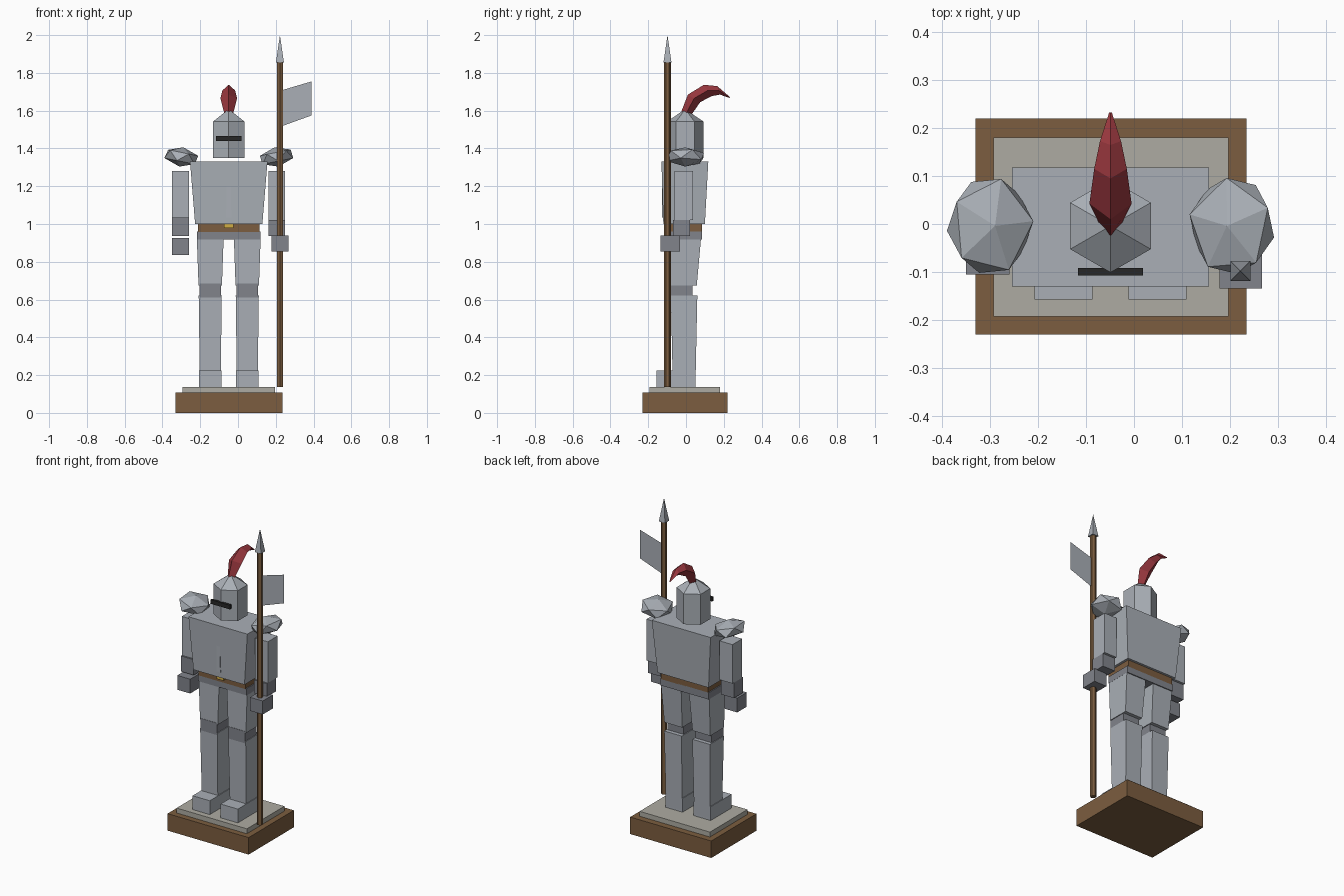
import bpy, math
from mathutils import Matrix

if "Cube" in bpy.data.objects:
    bpy.data.objects.remove(bpy.data.objects["Cube"])

def material(name, r, g, b):
    m = bpy.data.materials.new(name)
    m.diffuse_color = (r, g, b, 1)
    m.use_nodes = True
    m.node_tree.nodes["Principled BSDF"].inputs["Base Color"].default_value = m.diffuse_color
    return m

STEEL = material("steel", 0.40, 0.43, 0.47)
DARK = material("dark_steel", 0.22, 0.23, 0.26)
WOOD = material("wood", 0.20, 0.11, 0.05)
STONE = material("stone", 0.42, 0.41, 0.36)
BLACK = material("black", 0.02, 0.02, 0.02)
RED = material("red", 0.33, 0.04, 0.05)
BRASS = material("brass", 0.65, 0.42, 0.06)
CX = -0.049  # centre line of the figure

def mesh(name, verts, faces, mat):
    me = bpy.data.meshes.new(name)
    me.from_pydata(verts, [], faces)
    me.update()
    ob = bpy.data.objects.new(name, me)
    bpy.context.collection.objects.link(ob)
    me.materials.append(mat)
    return ob

def loft(name, rings, mat):
    """Skin equal-sized counter-clockwise rings, listed bottom to top."""
    n = len(rings[0])
    verts = [v for r in rings for v in r]
    faces = [tuple(reversed(range(n)))]
    for k in range(len(rings) - 1):
        a, b = k * n, (k + 1) * n
        faces += [(a + i, a + (i + 1) % n, b + (i + 1) % n, b + i) for i in range(n)]
    faces.append(tuple(range(len(verts) - n, len(verts))))
    return mesh(name, verts, faces, mat)

def box(name, x, y, z, mat, top_x=None, top_y=None):
    """Box from x, y, z ranges; the top can have its own x, y ranges."""
    tx, ty = top_x or x, top_y or y
    ring = lambda a, b, h: [(a[0], b[0], h), (a[1], b[0], h), (a[1], b[1], h), (a[0], b[1], h)]
    return loft(name, [ring(x, y, z[0]), ring(tx, ty, z[1])], mat)

def cone(name, sides, r1, r2, z, centre, mat, turn=0):
    bpy.ops.mesh.primitive_cone_add(vertices=sides, radius1=r1, radius2=r2, depth=z[1] - z[0],
                                    location=(centre[0], centre[1], (z[0] + z[1]) / 2),
                                    rotation=(0, 0, turn))
    ob = bpy.context.object
    ob.name = name
    ob.data.materials.append(mat)
    return ob

# Plinth
box("plinth", (-0.33, 0.235), (-0.23, 0.22), (0, 0.107), WOOD)
box("plinth_slab", (-0.293, 0.197), (-0.193, 0.18), (0.107, 0.138), STONE)

# Legs
for side, c in (("left", -0.147), ("right", 0.049)):
    span = lambda h: (c - h, c + h)
    box(side + "_boot", span(0.06), (-0.157, 0.05), (0.138, 0.225), STEEL)
    box(side + "_shin", span(0.055), (-0.07, 0.05), (0.15, 0.622), STEEL, span(0.061), (-0.08, 0.06))
    box(side + "_knee", span(0.057), (-0.082, 0.035), (0.61, 0.685), DARK)
    box(side + "_thigh", span(0.062), (-0.08, 0.057), (0.675, 0.93), STEEL, span(0.071), (-0.08, 0.08))

# Hips, belt and torso
box("hips", (CX - 0.169, CX + 0.169), (-0.085, 0.085), (0.917, 0.96), DARK)
box("belt", (CX - 0.163, CX + 0.163), (-0.09, 0.085), (0.957, 1.002), WOOD)
box("buckle", (CX - 0.024, CX + 0.024), (-0.11, -0.08), (0.98, 1.01), BRASS)
box("torso", (CX - 0.178, CX + 0.178), (-0.12, 0.10), (1.0, 1.33), STEEL,
    (CX - 0.205, CX + 0.205), (-0.13, 0.118))
box("chest_ridge", (CX - 0.014, CX + 0.014), (-0.126, -0.10), (1.035, 1.255), STEEL,
    (CX - 0.01, CX + 0.01))

# Arms
for side, x, lower, hand_y, hand_z in (
        ("left", (-0.35, -0.26), 1.035, (-0.105, -0.01), (0.835, 0.925)),
        ("right", (0.162, 0.25), 1.02, (-0.135, -0.033), (0.855, 0.94))):
    box(side + "_upper_arm", x, (-0.06, 0.037), (lower, 1.28), STEEL)
    box(side + "_forearm", x, (-0.07, 0.022), (0.937, lower), DARK)
    hx = x if side == "left" else (0.178, 0.267)
    box(side + "_gauntlet", hx, hand_y, hand_z, DARK)

# Shoulder guards: flattened, tilted icospheres
for side, x, tilt, turn in (("left", -0.30, 0.2, 0.1), ("right", 0.204, -0.2, 2.9)):
    bpy.ops.mesh.primitive_ico_sphere_add(subdivisions=1, radius=1)
    ob = bpy.context.object
    ob.name = side + "_shoulder_guard"
    ob.data.transform(Matrix.Rotation(tilt, 4, 'Y')
                      @ Matrix.Diagonal((0.098, 0.112, 0.052, 1)) @ Matrix.Rotation(turn, 4, 'Z'))
    ob.location = (x, -0.004, 1.355)
    ob.data.materials.append(STEEL)

# Helmet with eye slit
cone("helmet", 6, 0.097, 0.097, (1.35, 1.542), (CX, -0.004), STEEL)
cone("helmet_cap", 6, 0.097, 0.012, (1.542, 1.6), (CX, -0.004), STEEL)
box("eye_slit", (CX - 0.068, CX + 0.068), (-0.107, -0.092), (1.44, 1.466), BLACK)

# Plume: diamond sections given as upper (y, z), lower (y, z), half width
sections = [((-0.025, 1.595), (0.03, 1.58), 0.024), ((0.01, 1.685), (0.075, 1.645), 0.044),
            ((0.095, 1.737), (0.135, 1.677), 0.034), ((0.165, 1.73), (0.18, 1.685), 0.022),
            ((0.233, 1.672), (0.231, 1.667), 0.003)]
loft("plume", [[(CX, *u), (CX + w, (u[0] + l[0]) / 2, (u[1] + l[1]) / 2),
                (CX, *l), (CX - w, (u[0] + l[0]) / 2, (u[1] + l[1]) / 2)]
               for u, l, w in sections], RED)

# Spear and pennant
SP = (0.222, -0.098)
cone("spear_shaft", 6, 0.018, 0.018, (0.138, 1.86), SP, WOOD)
cone("spear_head", 4, 0.03, 0, (1.855, 2.0), SP, STEEL, math.pi / 4)
mesh("pennant", [(0.238, SP[1], 1.52), (0.39, SP[1], 1.575), (0.39, SP[1], 1.755), (0.238, SP[1], 1.71)],
     [(0, 1, 2, 3)], STEEL)
